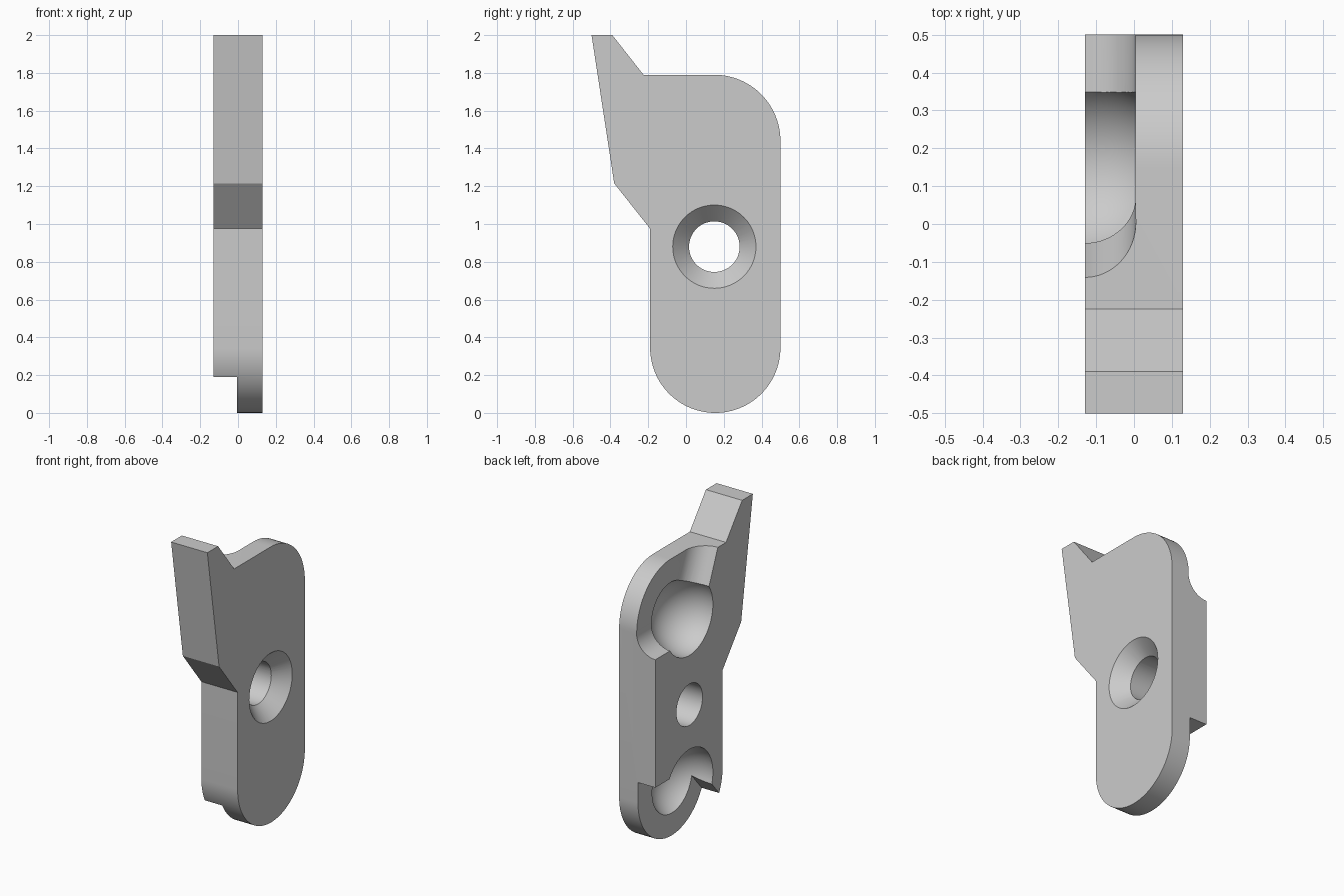
import bpy, bmesh, math
from mathutils import Vector, Matrix

cube = bpy.data.objects.get("Cube")
if cube:
    bpy.data.objects.remove(cube, do_unlink=True)

HALF = 0.13                      # half the plate thickness
UPPER = Vector((-HALF, 0.15, 1.44))
LOWER = Vector((-HALF, 0.15, 0.35))
BALL = 0.24

grey = bpy.data.materials.new("light grey")
grey.use_nodes = True
colour = (0.6, 0.6, 0.6, 1)
grey.diffuse_color = colour
grey.node_tree.nodes["Principled BSDF"].inputs["Base Color"].default_value = colour


def finish(name, bm):
    bmesh.ops.recalc_face_normals(bm, faces=bm.faces)
    mesh = bpy.data.meshes.new(name)
    bm.to_mesh(mesh)
    bm.free()
    mesh.materials.append(grey)
    obj = bpy.data.objects.new(name, mesh)
    bpy.context.collection.objects.link(obj)
    return obj


def prism(name, outline, x0, x1):
    """Extrude a (y, z) outline along x."""
    bm = bmesh.new()
    face = bm.faces.new([bm.verts.new((x0, y, z)) for y, z in outline])
    out = bmesh.ops.extrude_face_region(bm, geom=[face])
    verts = [v for v in out["geom"] if isinstance(v, bmesh.types.BMVert)]
    bmesh.ops.translate(bm, verts=verts, vec=(x1 - x0, 0, 0))
    return finish(name, bm)


def rod(name, start, direction, length, r0, r1):
    """Cylinder or cone from a start point along a direction."""
    bm = bmesh.new()
    turn = Vector(direction).to_track_quat('Z', 'X').to_matrix().to_4x4()
    place = Matrix.Translation(start) @ turn @ Matrix.Translation((0, 0, length / 2))
    bmesh.ops.create_cone(bm, cap_ends=True, segments=64, radius1=r0, radius2=r1,
                          depth=length, matrix=place)
    return finish(name, bm)


def ball(name, centre):
    bm = bmesh.new()
    bmesh.ops.create_uvsphere(bm, u_segments=64, v_segments=32, radius=BALL,
                              matrix=Matrix.Translation(centre))
    return finish(name, bm)


def arc(cy, cz, r, start, end, steps):
    angles = [math.radians(start + (end - start) * i / steps) for i in range(steps + 1)]
    return [(cy + r * math.cos(a), cz + r * math.sin(a)) for a in angles]


# Plate outline with the pointed front arm, rounded back corner and round foot
outline = [(-0.19, 0.975), (-0.38, 1.215), (-0.5, 2), (-0.39, 2), (-0.225, 1.79)]
outline += arc(0.15, 1.44, 0.35, 90, 0, 24)
outline += arc(0.155, 0.345, 0.345, 0, -180, 48)
plate = prism("latch_plate", outline, -HALF, HALF)

# Countersunk screw hole
cutters = [
    rod("screw_hole", (-0.2, 0.15, 0.88), (1, 0, 0), 0.4, 0.134, 0.134),
    rod("countersink", (0.04, 0.15, 0.88), (1, 0, 0), 0.1, 0.134, 0.23),
]

# Upper ball seat with round-bottomed slot swinging from the back to the top
tilt = math.radians(22.5)
swing = Vector((0, -math.sin(tilt), math.cos(tilt)))
tip = UPPER + swing
cutters += [
    ball("upper_seat", UPPER),
    rod("upper_back_groove", UPPER, (0, 1, 0), 0.6, 0.135, 0.135),
    rod("upper_top_groove", UPPER, swing, 0.6, 0.135, 0.135),
    prism("upper_swing", [UPPER.yz, (1, UPPER.z), (1, tip.z), tip.yz], -0.3, 0.004),
]

# Lower ball seat with square slot swinging from the back to the foot
width = 0.125
dip = math.radians(49)
along = Vector((-math.cos(dip), -math.sin(dip)))
corner = LOWER.yz + Vector((width * (math.cos(dip) - 1) / math.sin(dip), width))
end = corner + along
cutters += [
    ball("lower_seat", LOWER),
    prism("lower_swing", [corner, (1, corner.y), (1, end.y), end], -0.3, -0.005),
]

# Cut everything out of the plate
bpy.context.view_layer.objects.active = plate
for cutter in cutters:
    cutter.hide_render = True
    mod = plate.modifiers.new(cutter.name, 'BOOLEAN')
    mod.operation = 'DIFFERENCE'
    mod.solver = 'EXACT'
    mod.object = cutter
    bpy.ops.object.modifier_apply(modifier=mod.name)
for cutter in cutters:
    bpy.data.objects.remove(cutter, do_unlink=True)

bpy.ops.object.select_all(action='DESELECT')
plate.select_set(True)
bpy.ops.object.shade_smooth_by_angle(angle=math.radians(25))
